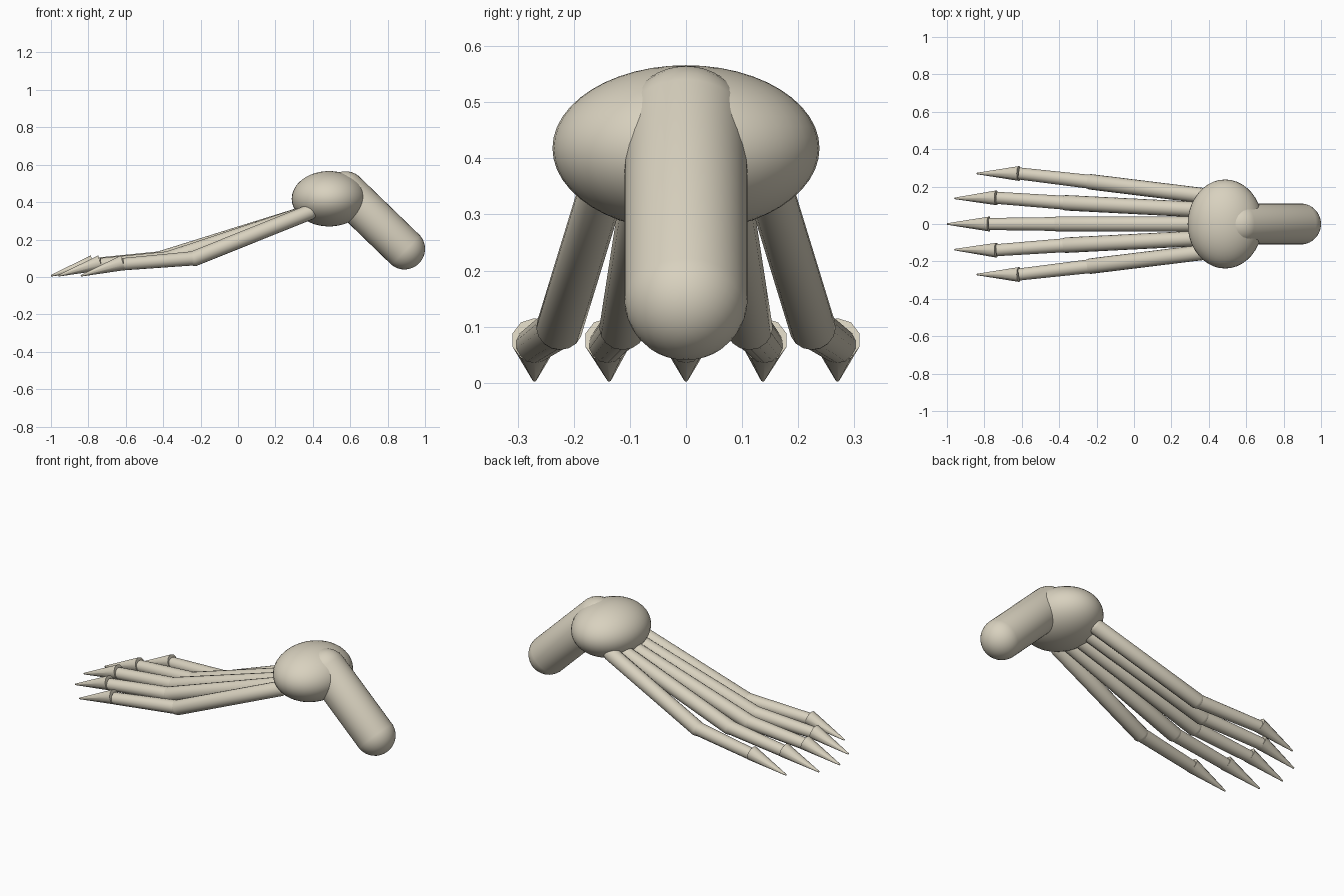
import bpy, bmesh, math
from mathutils import Vector, Matrix

if "Cube" in bpy.data.objects:
    bpy.data.objects.remove(bpy.data.objects["Cube"])

bone = bpy.data.materials.new("bone beige")
bone.diffuse_color = (0.69, 0.64, 0.52, 1)
bone.use_nodes = True
bone.node_tree.nodes["Principled BSDF"].inputs["Base Color"].default_value = bone.diffuse_color


def finish(bm, name, angle=40):
    """Turn a bmesh into a named, smooth-shaded object."""
    bmesh.ops.recalc_face_normals(bm, faces=bm.faces)
    me = bpy.data.meshes.new(name)
    bm.to_mesh(me)
    bm.free()
    me.materials.append(bone)
    ob = bpy.data.objects.new(name, me)
    bpy.context.collection.objects.link(ob)
    bpy.ops.object.select_all(action='DESELECT')
    bpy.context.view_layer.objects.active = ob
    ob.select_set(True)
    bpy.ops.object.shade_smooth_by_angle(angle=math.radians(angle))
    return ob


def rod(bm, a, b, r1, r2, sides):
    """Tapered cylinder between two points."""
    a, b = Vector(a), Vector(b)
    d = b - a
    m = Matrix.Translation((a + b) / 2) @ d.to_track_quat('Z', 'Y').to_matrix().to_4x4()
    bmesh.ops.create_cone(bm, cap_ends=True, segments=sides, radius1=r1, radius2=r2,
                          depth=d.length, matrix=m)


def capsule(name, a, b, r, sides):
    """Round-ended limb: half-circle ends swept round one axis."""
    a, b = Vector(a), Vector(b)
    d = b - a
    bm = bmesh.new()
    bmesh.ops.create_uvsphere(bm, u_segments=sides, v_segments=sides // 2 + 1, radius=r)
    for v in bm.verts:
        if v.co.z > 0:
            v.co.z += d.length
    bm.transform(Matrix.Translation(a) @ d.to_track_quat('Z', 'Y').to_matrix().to_4x4())
    return finish(bm, name)


# palm: flattened ball
bm = bmesh.new()
bmesh.ops.create_uvsphere(bm, u_segments=40, v_segments=24, radius=1)
bm.transform(Matrix.Translation((0.487, 0, 0.418)) @ Matrix.Diagonal((0.2, 0.238, 0.148, 1)))
finish(bm, "palm")

# wrist stub sloping down behind the palm
capsule("wrist", (0.575, 0, 0.455), (0.89, 0, 0.15), 0.11, 32)

# fingers: side, (root y, knuckle x/y, claw base x/y, claw tip x/y)
layout = {
    "outer": (0.15, (-0.23, 0.225), (-0.615, 0.27), (-0.84, 0.27)),
    "inner": (0.075, (-0.36, 0.113), (-0.735, 0.14), (-0.96, 0.137)),
    "middle": (0.0, (-0.405, 0.0), (-0.775, 0.0), (-1.0, 0.0)),
}
for kind, (root_y, knuckle, base, tip) in layout.items():
    for s in ((1, -1) if root_y else (1,)):
        label = kind if not root_y else f"{kind}_{'left' if s > 0 else 'right'}"
        root = (0.38, s * root_y, 0.345)
        k = (knuckle[0], s * knuckle[1], 0.1)
        e = (base[0], s * base[1], 0.068)
        capsule(f"{label}_hand_bone", root, k, 0.042, 16)
        bm = bmesh.new()
        rod(bm, k, e, 0.038, 0.033, 14)
        finish(bm, f"{label}_finger")
        # pointed claw, slightly thicker than the finger at its base
        bm = bmesh.new()
        rod(bm, (e[0], e[1], 0.076), (tip[0], s * tip[1], 0.006), 0.041, 0.004, 10)
        finish(bm, f"{label}_claw")
